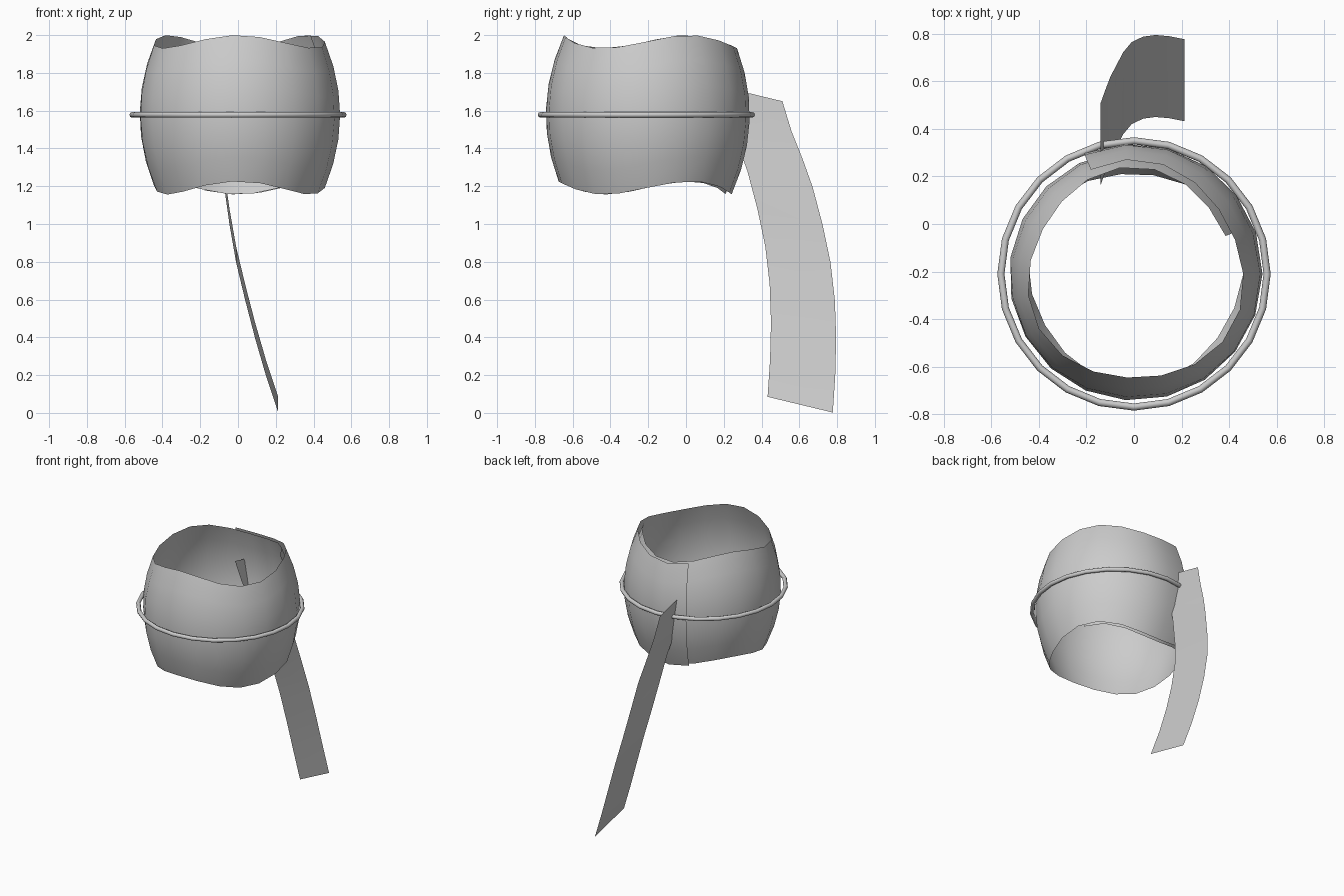
import bpy
from math import sin, cos, radians

if "Cube" in bpy.data.objects:
    bpy.data.objects.remove(bpy.data.objects["Cube"])

CY, CZ = -0.21, 1.578  # centre of the rolled sheet


def grid_object(name, rows):
    """Quad sheet from a list of equally long point rows."""
    n = len(rows[0])
    verts = [p for row in rows for p in row]
    faces = [(i * n + j, (i + 1) * n + j, (i + 1) * n + j + 1, i * n + j + 1)
             for i in range(len(rows) - 1) for j in range(n - 1)]
    mesh = bpy.data.meshes.new(name)
    mesh.from_pydata(verts, [], faces)
    mesh.shade_smooth()
    obj = bpy.data.objects.new(name, mesh)
    bpy.context.collection.objects.link(obj)
    return obj


# rolled sheet: bulging spiral of 1.25 turns with three-wave rims
STEPS, LEVELS = 24, 6
rows = []
for i in range(STEPS + 1):
    t = i / STEPS
    a = radians(112.5 + 450 * t)      # measured from the front towards +x
    row = []
    for j in range(LEVELS + 1):
        dz = 0.387 * (2 * j / LEVELS - 1) + 0.035 * cos(3 * a)
        r = 0.512 + 0.038 * t - 0.54 * dz * dz
        row.append((r * sin(a), CY - r * cos(a), CZ + dz))
    rows.append(row)
grid_object("rolled_sheet", rows)

# thin hoop around the sheet
bpy.ops.mesh.primitive_torus_add(location=(0, CY, CZ), major_radius=0.56,
                                 minor_radius=0.015, major_segments=24,
                                 minor_segments=8)
hoop = bpy.context.object
hoop.name = "hoop"
bpy.ops.object.shade_smooth()

# hanging strip: curved inner edge, swept sideways by a constant width
edge = [(-0.14, 0.165, 1.733), (-0.122, 0.215, 1.57), (-0.1, 0.273, 1.425),
        (-0.073, 0.325, 1.28), (-0.045, 0.378, 1.08), (-0.01, 0.42, 0.88),
        (0.038, 0.443, 0.68), (0.09, 0.45, 0.48), (0.148, 0.445, 0.28),
        (0.213, 0.432, 0.085)]
grid_object("hanging_strip",
            [[(x, y, z), (x, y + 0.345, z - 0.083)] for x, y, z in edge])
